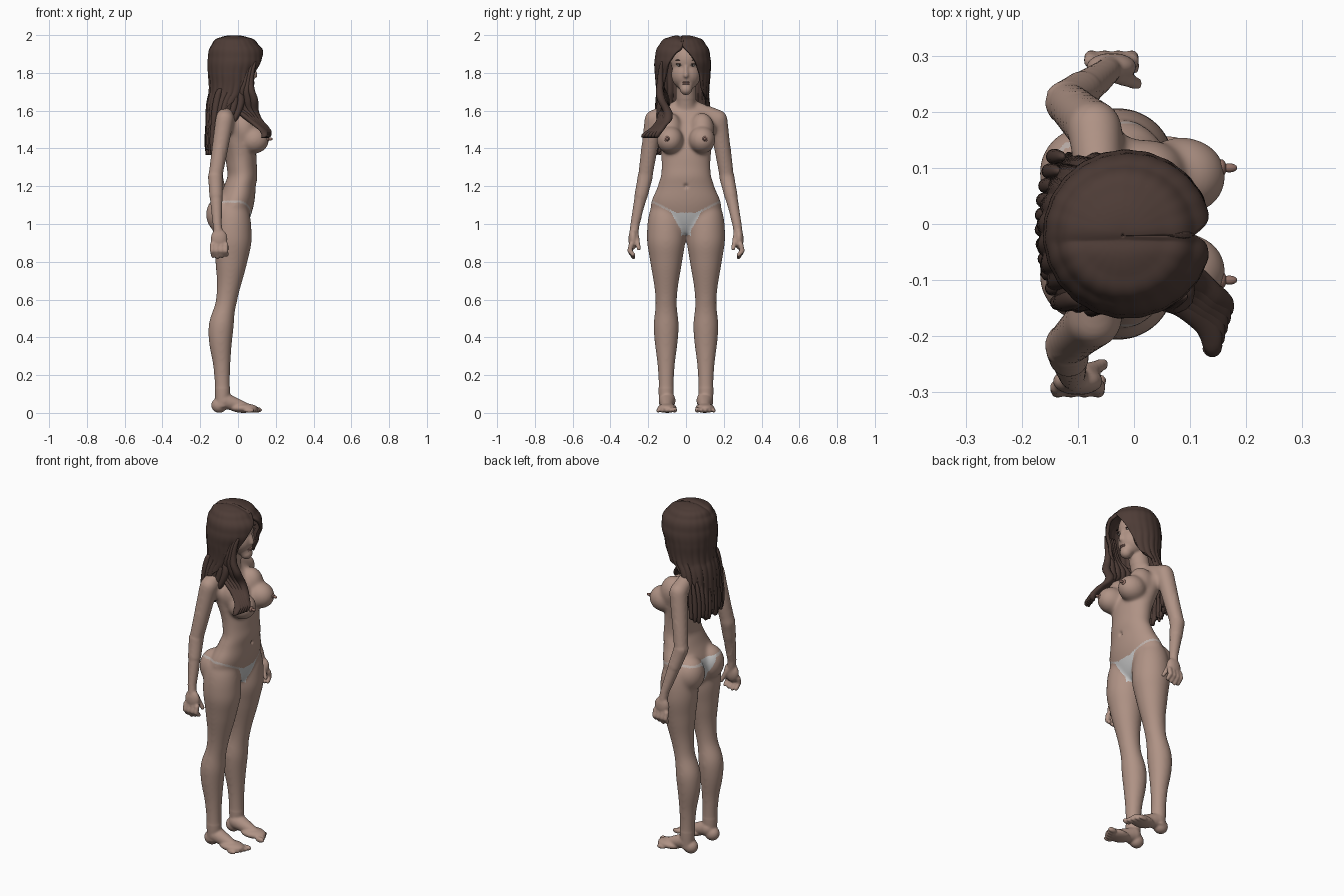
import bpy, bmesh, math
from mathutils import Vector, Matrix

if "Cube" in bpy.data.objects:
    bpy.data.objects.remove(bpy.data.objects["Cube"])


def material(name, *rgb):
    mat = bpy.data.materials.new(name)
    mat.use_nodes = True
    mat.diffuse_color = (*rgb, 1)
    mat.node_tree.nodes["Principled BSDF"].inputs["Base Color"].default_value = (*rgb, 1)
    return mat


skin = material("skin", .43, .29, .235)
brown = material("dark brown hair", .075, .045, .037)
cloth = material("pale grey cloth", .57, .57, .57)
cord = material("dull grey cord", .49, .42, .39)
rose = material("muted rose", .28, .16, .13)
lip = material("soft lip pink", .35, .2, .17)
white = material("eye white", .6, .56, .53)


def spline(rows, steps=6):
    """Smooth rows of numbers with a Catmull-Rom curve."""
    points = [Vector(row) for row in rows]
    last = len(points) - 1
    for i in range(last):
        before, start, end, after = (points[min(max(i + k, 0), last)] for k in (-1, 0, 1, 2))
        for step in range(steps):
            t = step / steps
            leave = start + (end - before) * t / 2
            arrive = end - (after - start) * (1 - t) / 2
            ease = t * t * (3 - 2 * t)
            yield leave.lerp(arrive, ease)
    yield points[last]


def stack(bm, ellipses, sides):
    """Closed tube through level ellipses given as x, y, z and two radii."""
    rings = []
    for x, y, z, rx, ry in ellipses:
        angles = [math.tau * j / sides for j in range(sides)]
        rings.append([bm.verts.new((x + rx * math.cos(a), y + ry * math.sin(a), z)) for a in angles])
    for low, high in zip(rings, rings[1:]):
        for j in range(sides):
            bm.faces.new((low[j], low[j - 1], high[j - 1], high[j]))
    bm.faces.new(rings[0])
    bm.faces.new(rings[-1])


def ball(bm, centre, *radii):
    place = Matrix.Translation(centre) @ Matrix.Diagonal((*radii, 1))
    bmesh.ops.create_uvsphere(bm, u_segments=24, v_segments=16, radius=1, matrix=place)


def rod(bm, start, end, wide, narrow):
    """Tapered limb segment with round ends."""
    along = end - start
    place = Matrix.Translation((start + end) / 2) @ along.to_track_quat("Z", "Y").to_matrix().to_4x4()
    bmesh.ops.create_cone(bm, cap_ends=True, segments=32, radius1=wide, radius2=narrow,
                          depth=along.length, matrix=place)
    ball(bm, start, wide, wide, wide)
    ball(bm, end, narrow, narrow, narrow)


def tuft(bm, points, radius):
    """Lock of hair that swells in the middle and thins at its ends."""
    path = list(spline(points))
    thickness = [radius * math.sqrt(math.sin(math.pi * (i + .2) / len(path))) for i in range(len(path))]
    stack(bm, [(*p, r, r) for p, r in zip(path, thickness)], 14)


def finish(bm, name, *mats):
    bmesh.ops.recalc_face_normals(bm, faces=bm.faces)
    mesh = bpy.data.meshes.new(name)
    bm.to_mesh(mesh)
    bm.free()
    for mat in mats:
        mesh.materials.append(mat)
    mesh.shade_smooth()
    obj = bpy.data.objects.new(name, mesh)
    bpy.context.collection.objects.link(obj)
    return obj


body, eyes, lashes, lips, tips = (bmesh.new() for _ in range(5))

# Torso: height, forward offset, depth and width
trunk = [(.95, -.03, .05, .06), (1.05, -.03, .1, .18), (1.2, .01, .085, .15), (1.3, .02, .08, .13),
         (1.45, -.01, .09, .145), (1.55, -.05, .08, .16), (1.62, -.06, .04, .09)]
stack(body, [(x, 0, z, rx, ry) for z, x, rx, ry in spline(trunk)], 48)

# Neck, skull, cheeks, jaw, nose and lips
rod(body, Vector((-.06, 0, 1.58)), Vector((-.02, 0, 1.76)), .054, .052)
ball(body, (-.01, 0, 1.87), .1, .083, .1)
ball(body, (.015, 0, 1.79), .075, .078, .08)
rod(body, Vector((.01, 0, 1.8)), Vector((.055, 0, 1.715)), .073, .033)
rod(body, Vector((.08, 0, 1.84)), Vector((.09, 0, 1.787)), .008, .014)
for z in (1.75, 1.742):
    ball(lips, (.08, 0, z), .008, .02, .005)

for side in (1, -1):
    def at(x, y, z):
        return Vector((x, y * side, z))

    # Chest and seat
    ball(body, at(.085, .085, 1.445), .08, .071, .073)
    ball(body, at(.025, .085, 1.5), .07, .066, .09)
    ball(body, at(-.085, .09, 1.05), .085, .085, .1)
    ball(tips, at(.156, .1, 1.45), .009, .015, .015)
    ball(tips, at(.17, .1, 1.45), .014, .008, .008)

    # Legs: height, forward offset and radius
    leg = [(1.09, -.03, .08), (.96, -.03, .102), (.8, -.035, .085), (.6, -.06, .057),
           (.45, -.09, .067), (.25, -.086, .046), (.1, -.082, .04), (.03, -.085, .036)]
    stack(body, [(x, .105 * side, z, r, r) for z, x, r in spline(leg)], 32)
    ball(body, at(-.03, .106, .61), .03, .035, .045)

    # Feet and toes
    ball(body, at(-.1, .1, .04), .042, .038, .04)
    rod(body, at(-.075, .1, .065), at(.07, .1, .02), .045, .02)
    ball(body, at(.03, .1, .025), .075, .052, .025)
    for n in range(5):
        size = .016 - .001 * n
        ball(body, at(.1 - .01 * n, .06 + .022 * n, size), .028, size - .003, size)

    # Shoulders and arms: the left forearm swings a little forward
    swing = Vector((.06, 0, 0)) if side > 0 else Vector()
    shoulder, elbow, wrist = at(-.07, .17, 1.555), at(-.12, .215, 1.25), at(-.11, .27, 1) + swing
    palm = at(-.1, .28, .92) + swing
    rod(body, at(-.06, .04, 1.62), shoulder, .036, .05)
    rod(body, shoulder, elbow, .05, .038)
    rod(body, elbow, wrist, .041, .024)
    rod(body, elbow, elbow.lerp(wrist, .4), .04, .036)
    rod(body, wrist, palm, .024, .024)
    ball(body, palm, .045, .025, .055)

    # Fingers and thumb
    for n in range(4):
        root = palm + at(.024 * n - .036, .01, -.03)
        joint = root + at(0, .008, -.032)
        tip = joint + at(.004, -.02, .006 * abs(n - 1) - .034)
        rod(body, root, joint, .014, .013)
        rod(body, joint, tip, .013, .011)
    rod(body, palm + at(.01, -.015, .02), palm + at(.045, -.03, -.05), .016, .011)

    # Eyes, brows and lashes
    ball(eyes, at(.069, .034, 1.84), .011, .016, .006)
    ball(lashes, at(.075, .034, 1.84), .006, .006, .005)
    ball(lashes, at(.072, .034, 1.847), .01, .021, .003)
    ball(lashes, at(.073, .036, 1.868), .009, .024, .002)

finish(eyes, "eyes", white)
finish(lashes, "brows_and_lashes", brown)
finish(lips, "lips", lip)
finish(tips, "chest_tips", rose)

# Fuse the body parts into one continuous surface
raw = finish(body, "raw_body")
remesh = raw.modifiers.new("fuse", "REMESH")
remesh.mode, remesh.voxel_size = "VOXEL", .0055
relax = raw.modifiers.new("relax", "SMOOTH")
relax.factor, relax.iterations = .5, 6
graph = bpy.context.evaluated_depsgraph_get()
fused = bpy.data.meshes.new_from_object(raw.evaluated_get(graph))
bpy.data.objects.remove(raw)


def clothed(spot):
    """Briefs: 1 for the front and back panels, 2 for the thin waist cord."""
    across = abs(spot.y)
    if spot.z < .94 or across > .212:
        return 0
    if spot.x > -.03:
        top = 1.06 + max(0, across - .05) / 2
        panel = .026 + max(0, spot.z - .965) * .55
    else:
        top = 1.11 + across / 12
        panel = .012 + max(0, spot.z - 1.02) * .65
    if spot.z < top and across < panel:
        return 1
    return 2 if top - .012 < spot.z < top else 0


# Blend the joins of trunk and limbs, leaving head, hands and feet crisp
body = bmesh.new()
body.from_mesh(fused)
blended = [v for v in body.verts if .13 < v.co.z < 1.66 and abs(v.co.y) < .235]
for _ in range(25):
    bmesh.ops.smooth_vert(body, verts=blended, factor=.5,
                          use_axis_x=True, use_axis_y=True, use_axis_z=True)
navel = Vector((.1, 0, 1.2))
for vert in body.verts:
    vert.co.x -= .014 * math.exp(-((vert.co - navel).length / .011) ** 2)
for face in body.faces:
    face.material_index = clothed(face.calc_center_median())
finish(body, "body", skin, cloth, cord)

# Hair shell: height, forward offset, depth, width and opening around the face
shell = bmesh.new()
count = 120
previous = None
outline = [(1.99, -.02, .001, .001, 0), (1.98, -.02, .07, .07, 0), (1.945, -.015, .117, .115, 0),
           (1.88, -.01, .14, .137, .4), (1.8, -.02, .13, .138, .68), (1.7, -.03, .115, .13, 1),
           (1.6, -.07, .09, .135, 1.5), (1.38, -.09, .07, .14, 1.8)]
for z, x, depth, width, gap in spline(outline, 9):
    ring = []
    loose = min(1, max(0, (1.85 - z) * 2))
    for j in range(count + 1):
        a = gap + (math.tau - 2 * gap) * j / count
        wave = 1 + (.005 + .05 * loose) * math.cos(23 * a + 4 * z)
        y = width * wave * math.sin(a) - .018
        parting = .006 * math.exp(-((y + .03) / .012) ** 2) if z > 1.9 else 0
        ring.append(shell.verts.new((x + depth * wave * math.cos(a), y,
                                     z - parting + .015 * loose * math.sin(11 * a))))
    if previous:
        for j in range(count):
            shell.faces.new((previous[j], previous[j + 1], ring[j + 1], ring[j]))
    previous = ring
hair = finish(shell, "hair_shell", brown)
thick = hair.modifiers.new("thickness", "SOLIDIFY")
thick.thickness, thick.offset = .018, 0

# Loose locks: a curl over the right shoulder and strands down the back
locks = bmesh.new()
for n in range(5):
    d = .016 * (n - 2)
    tuft(locks, [(.06 + d, -.128, 1.86), (.035 + d, -.137, 1.75), (.02 + 2 * d, -.12 - d / 3, 1.66),
                 (.06 + d, -.11 + d / 2, 1.58), (.12 + d / 2, -.14 + d / 2, 1.52),
                 (.15 + d / 3, -.18 + d, 1.48), (.14 + d / 3, -.19 + d, 1.455)], .024)
    tuft(locks, [(d - .06, -.13, 1.72), (2 * d - .05, -.135, 1.64), (d - .1, -.14, 1.48)], .02)
for n in range(11):
    y = .026 * n - .14
    x = 1.4 * y * y - .162
    tuft(locks, [(x + .015, y, 1.6), (x, y, 1.48), (x, y, 1.365 + .012 * (n % 3))], .014)
finish(locks, "hair_locks", brown)
